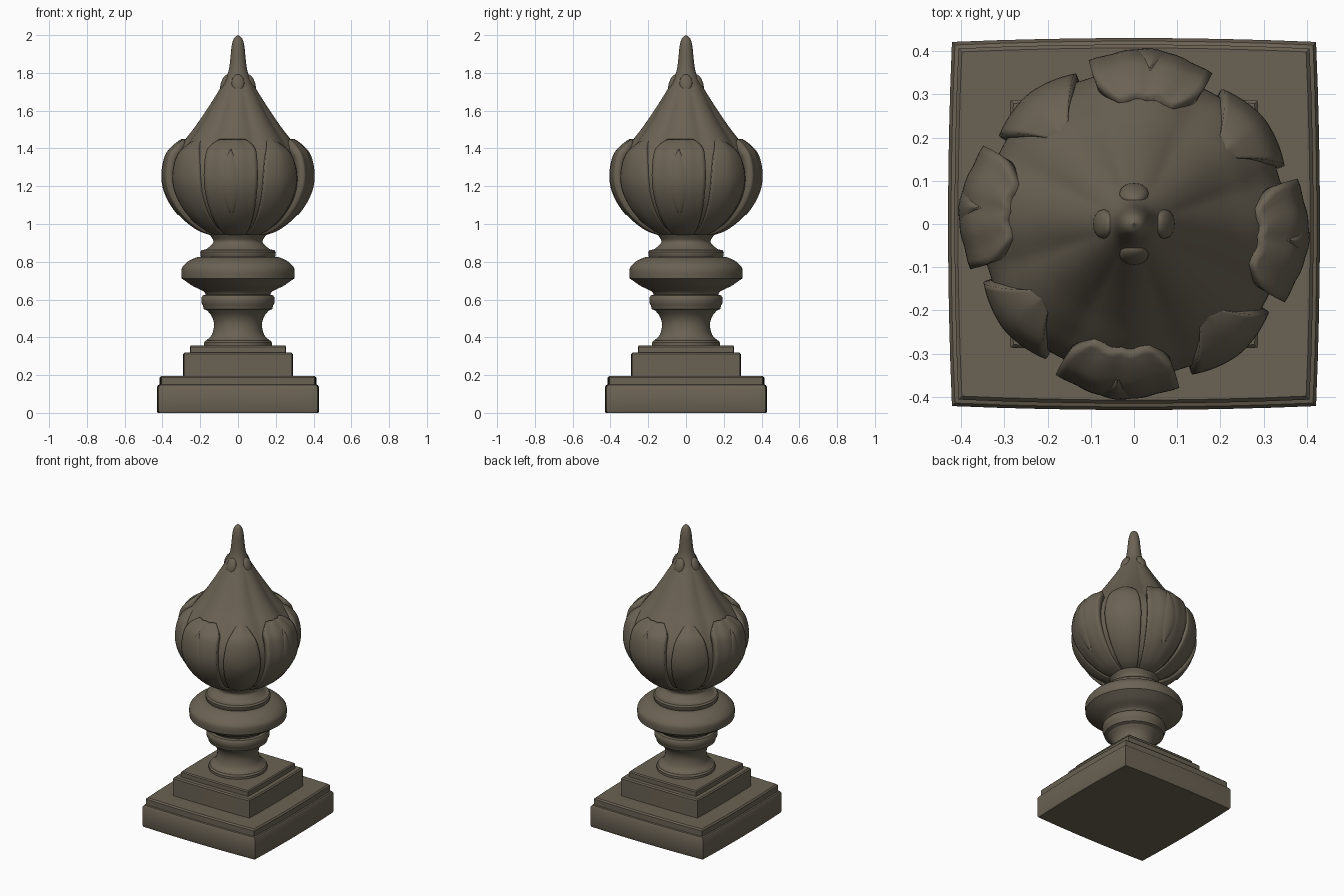
import bpy, bmesh, math
from mathutils import Vector, Matrix

cube = bpy.data.objects.get("Cube")
if cube:
    bpy.data.objects.remove(cube, do_unlink=True)

stone = bpy.data.materials.new("weathered stone")
stone.use_nodes = True
colour = (0.145, 0.122, 0.088, 1)
stone.diffuse_color = colour
stone.node_tree.nodes["Principled BSDF"].inputs["Base Color"].default_value = colour
stone.node_tree.nodes["Principled BSDF"].inputs["Roughness"].default_value = 0.9


def finish(name, bm, angle=35):
    bmesh.ops.recalc_face_normals(bm, faces=bm.faces)
    mesh = bpy.data.meshes.new(name)
    bm.to_mesh(mesh)
    bm.free()
    mesh.materials.append(stone)
    ob = bpy.data.objects.new(name, mesh)
    bpy.context.collection.objects.link(ob)
    bpy.ops.object.select_all(action='DESELECT')
    ob.select_set(True)
    bpy.context.view_layer.objects.active = ob
    bpy.ops.object.shade_smooth_by_angle(angle=math.radians(angle))
    return ob


def loft(name, rings, closed=True, caps=True, angle=35):
    """Skin a list of equally long point rings."""
    bm = bmesh.new()
    rows = [[bm.verts.new(p) for p in ring] for ring in rings]
    n = len(rows[0])
    for a, b in zip(rows, rows[1:]):
        for i in range(n if closed else n - 1):
            j = (i + 1) % n
            bm.faces.new((a[i], a[j], b[j], b[i]))
    if caps:
        bm.faces.new(rows[0])
        bm.faces.new(rows[-1])
    return finish(name, bm, angle)


def curve(points, steps):
    """Smooth curve through (radius, height) points."""
    pts = [Vector(p) for p in points]
    pts = [2 * pts[0] - pts[1]] + pts + [2 * pts[-1] - pts[-2]]
    out = []
    for a, b, c, d in zip(pts, pts[1:], pts[2:], pts[3:]):
        for s in range(steps):
            t = s / steps
            out.append(0.5 * (2 * b + (c - a) * t + (2 * a - 5 * b + 4 * c - d) * t * t
                              + (3 * b - a - 3 * c + d) * t ** 3))
    return out + [pts[-2]]


def polar(r, a, z):
    return (r * math.cos(a), r * math.sin(a), z)


def lathe(name, profile, segs=64, flute=lambda a, z: 1):
    angles = [math.tau * i / segs for i in range(segs)]
    return loft(name, [[polar(r * flute(a, z), a, z) for a in angles] for r, z in profile])


# Square plinth tiers with gently bowed sides
def tier(name, profile, bow):
    rings = []
    for h, z in profile:
        ring = []
        for side in range(4):
            turn = Matrix.Rotation(side * math.pi / 2, 3, 'Z')
            for i in range(8):
                t = -1 + i / 4
                ring.append(turn @ Vector((h - bow * t * t, t * (h - bow), z)))
        rings.append(ring)
    loft(name, rings)


tier("plinth_base", [(.425, 0), (.43, .01), (.43, .135), (.423, .147), (.415, .15),
                     (.415, .187), (.407, .196)], .009)
tier("plinth_step", [(.29, .19), (.29, .312), (.283, .32)], .004)
tier("plinth_cap", [(.255, .315), (.255, .35), (.249, .357)], .003)

# Turned stem
lathe("stem_foot", [(.18, .35), (.18, .372), (.172, .383), (.16, .386)])
lathe("stem_neck", curve([(.165, .385), (.138, .415), (.127, .465), (.138, .51),
                          (.17, .55)], 5))
lathe("stem_ring", [(.16, .54), (.182, .55), (.186, .57), (.193, .58), (.193, .612),
                    (.186, .622), (.165, .628)])
lathe("stem_bulge", curve([(.165, .62), (.185, .645), (.24, .672), (.288, .705)], 4)
      + curve([(.298, .712), (.3, .75), (.292, .775), (.26, .805), (.215, .825)], 4))
lathe("stem_collar", [(.19, .82), (.198, .83), (.2, .852), (.192, .862), (.165, .866)])
lathe("bulb_neck", curve([(.175, .862), (.145, .885), (.13, .91), (.15, .945)], 4))


# Fluted core running up to the tip
def flute(a, z):
    depth = .035 * max(0, min(1, (z - 1.2) / .2, (1.8 - z) / .2))
    return 1 + depth * (2 * abs(math.cos(4 * (a + .09))) - 1.2)


lathe("bulb_core", curve([(.1, .94), (.23, 1.0), (.325, 1.12), (.355, 1.24), (.34, 1.34),
                          (.285, 1.43), (.225, 1.51), (.165, 1.6), (.11, 1.69), (.07, 1.76),
                          (.05, 1.81), (.041, 1.87), (.034, 1.94), (.022, 1.982),
                          (.002, 2.0)], 5), 96, flute)

# Overlapping petals: swept patches that follow the bulb outline
OUTLINE = curve([(.13, .935), (.22, .97), (.315, 1.05), (.378, 1.15), (.4, 1.25),
                 (.382, 1.36), (.335, 1.42), (.27, 1.465)], 6)


def outline_at(v):
    f = max(0, min(v, .9999)) * (len(OUTLINE) - 1)
    i = int(f)
    return OUTLINE[i].lerp(OUTLINE[i + 1], f - i)


def petal(name, centre, half, width, relief, v0=0, v1=1, thick=.055, rows=36, cols=16):
    rings = []
    for k in range(rows + 1):
        t = k / rows
        ring = []
        for i in range(cols + 1):
            u = 2 * i / cols - 1
            r, z = outline_at(v0 + (v1 - v0) * t)
            ring.append(polar(r + relief(u, t), centre + half * width(t) * u, z))
        rings.append(ring)
    ob = loft(name, rings, closed=False, caps=False)
    # Thickness grows towards the core
    mod = ob.modifiers.new("thickness", 'SOLIDIFY')
    mod.thickness = thick
    mod.offset = -1
    return ob


def broad_width(t):
    return 1 if t < .82 else 1 - .38 * ((t - .82) / .18) ** 2


def leaf_width(t):
    return 1 if t < .5 else max(.02, math.cos((t - .5) * math.pi) ** .75)


def drop_width(t):
    return max(.02, math.sin(math.pi * t ** .8))


def broad_relief(u, t):
    return -.012 * u * u + .008 * t * abs(math.sin(3 * math.pi * u / 2))


def leaf_relief(u, t):
    return -.012 - .014 * abs(u) ** 1.5


def drop_relief(u, t):
    return .008 - .014 * u * u


TWIST = math.radians(-6)
for i, side in enumerate(("left", "back", "right", "front")):
    a = i * math.pi / 2
    petal(side + "_broad_petal", a + TWIST, math.radians(21.5), broad_width, broad_relief, v1=.95)
    petal(side + "_petal_drop", a + TWIST, math.radians(10), drop_width, drop_relief,
          .28, .8, .02, 20, 8)
    petal(side + "_pointed_petal", a + math.pi / 4 + TWIST, math.radians(18),
          leaf_width, leaf_relief)
    # Small drops around the tip
    bm = bmesh.new()
    place = (Matrix.Rotation(a, 4, 'Z') @ Matrix.Translation((.07, 0, 1.745))
             @ Matrix.Rotation(-.35, 4, 'Y') @ Matrix.Diagonal((.02, .034, .05, 1)))
    bmesh.ops.create_uvsphere(bm, u_segments=16, v_segments=10, radius=1, matrix=place)
    finish(side + "_tip_drop", bm)
